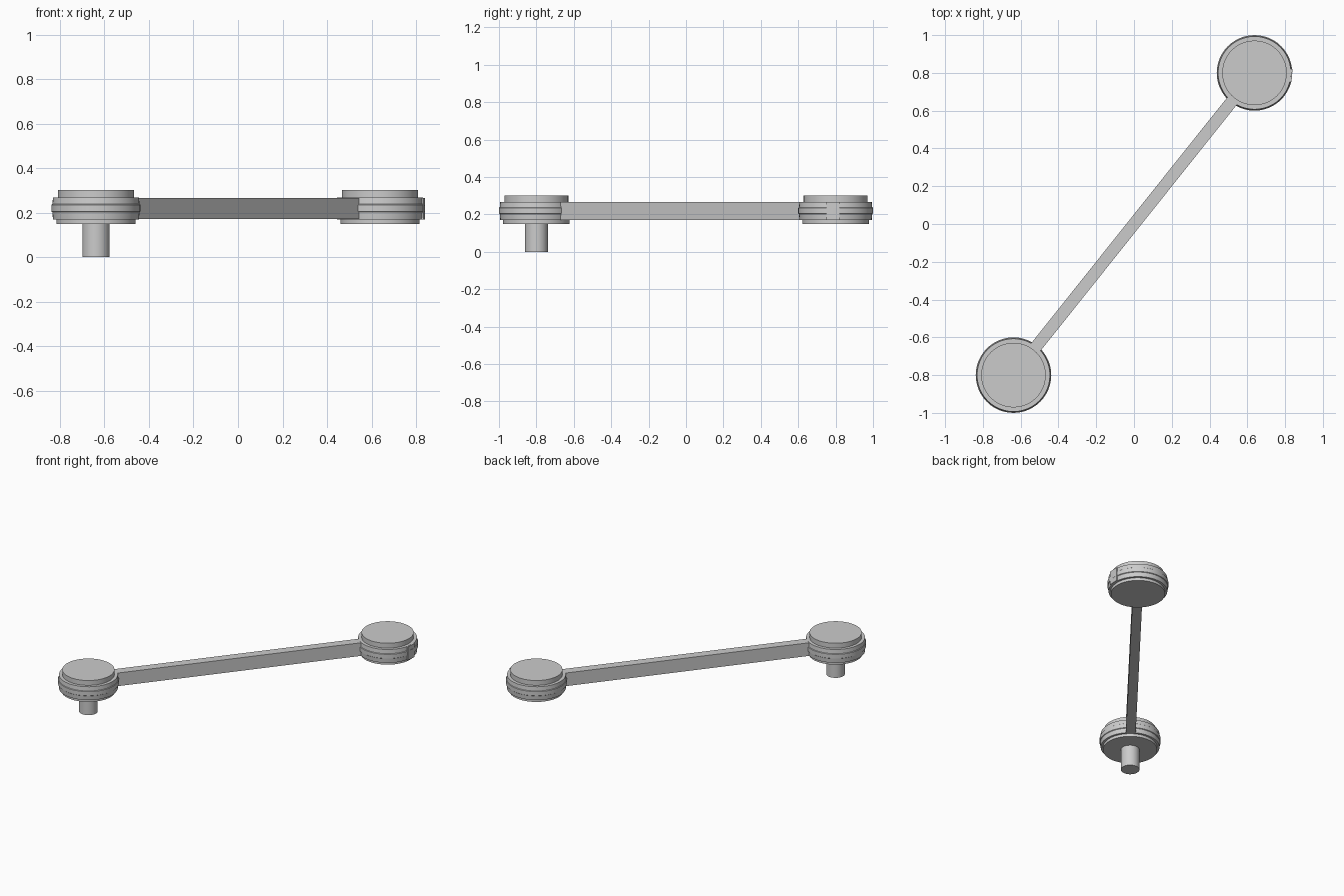
import bpy, bmesh, math
from mathutils import Vector

if "Cube" in bpy.data.objects:
    bpy.data.objects.remove(bpy.data.objects["Cube"])

PX, PY = 0.638, 0.80          # hub centres sit at +/- this point
SEG = 48


def finish(name, bm, smooth=True):
    bmesh.ops.recalc_face_normals(bm, faces=bm.faces)
    mesh = bpy.data.meshes.new(name)
    bm.to_mesh(mesh)
    bm.free()
    ob = bpy.data.objects.new(name, mesh)
    bpy.context.collection.objects.link(ob)
    if smooth:
        bpy.ops.object.select_all(action='DESELECT')
        ob.select_set(True)
        bpy.context.view_layer.objects.active = ob
        bpy.ops.object.shade_smooth_by_angle(angle=math.radians(20))
    return ob


def lathe(name, profile, x, y, seg=SEG):
    """Stack of rings from (radius, z) pairs, capped at both ends."""
    bm = bmesh.new()
    rings = []
    for r, z in profile:
        rings.append([bm.verts.new((r * math.cos(2 * math.pi * i / seg),
                                    r * math.sin(2 * math.pi * i / seg), z))
                      for i in range(seg)])
    for a, b in zip(rings, rings[1:]):
        for i in range(seg):
            j = (i + 1) % seg
            bm.faces.new((a[i], a[j], b[j], b[i]))
    bm.faces.new(rings[0])
    bm.faces.new(rings[-1])
    ob = finish(name, bm)
    ob.location = (x, y, 0)
    return ob


def box(name, centre, size, angle):
    bm = bmesh.new()
    bmesh.ops.create_cube(bm, size=1)
    bmesh.ops.scale(bm, vec=Vector(size), verts=bm.verts)
    ob = finish(name, bm, smooth=False)
    ob.location = centre
    ob.rotation_euler.z = angle
    return ob


# Round hubs: stepped caps above and below a ridged band
hub = [(0.178, 0.15), (0.178, 0.17), (0.193, 0.17), (0.196, 0.202),
       (0.200, 0.205), (0.200, 0.235), (0.196, 0.238), (0.193, 0.267),
       (0.171, 0.267), (0.171, 0.302)]
lathe("rear_hub", hub, PX, PY)
lathe("front_hub", hub, -PX, -PY)

# Pin under the front hub
lathe("front_pin", [(0.061, 0), (0.061, 0.16)], -PX, -PY, 32)

# Straight arm joining the hubs
box("arm", (0, 0, 0.218), (2 * math.hypot(PX, PY) - 0.3, 0.064, 0.095),
    math.atan2(PY, PX))

# Small latch plate on the side of the rear hub
a = math.radians(-4)
box("latch_plate", (PX + 0.188 * math.cos(a), PY + 0.188 * math.sin(a), 0.218),
    (0.022, 0.07, 0.097), a)
